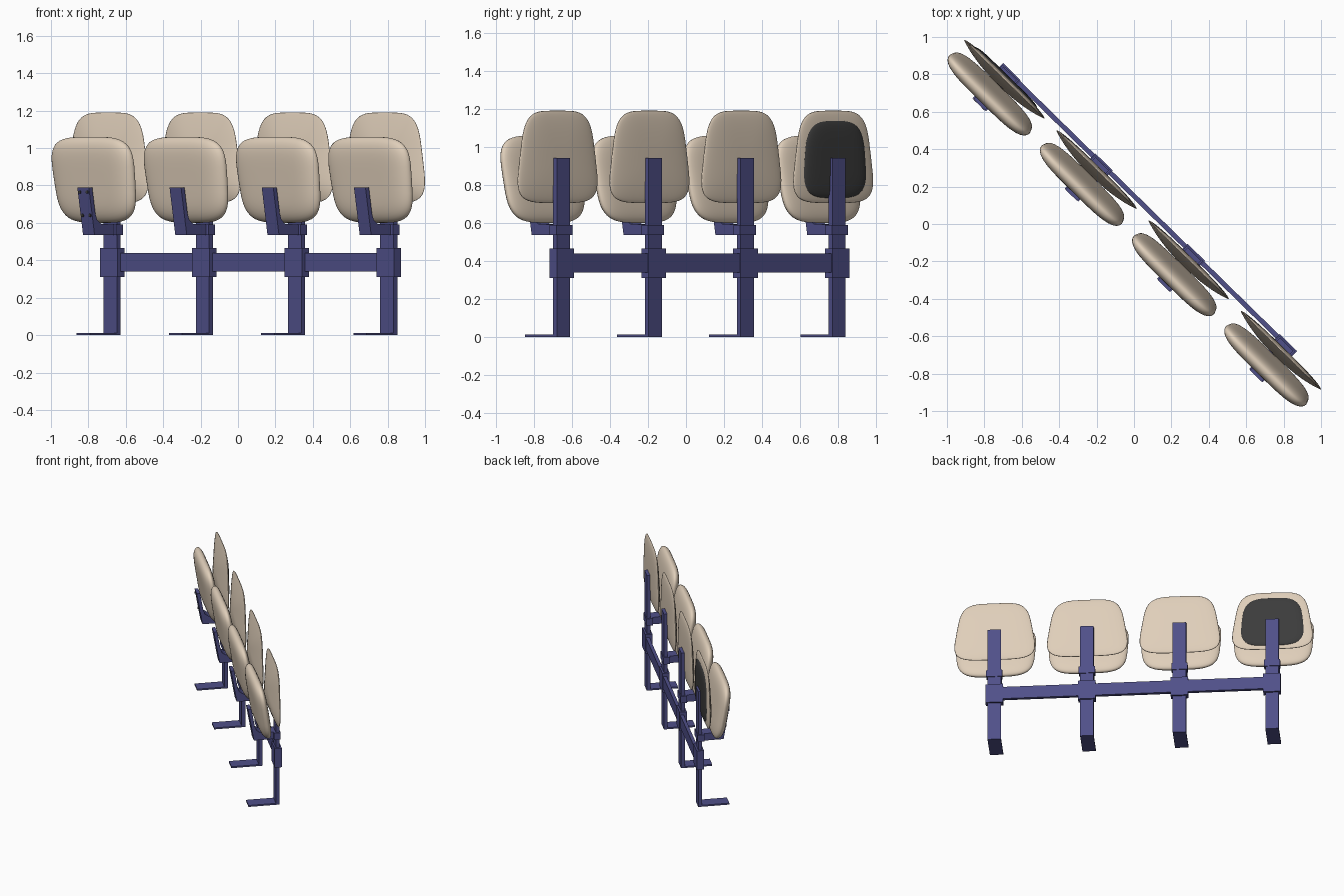
import bpy, bmesh, math

if "Cube" in bpy.data.objects:
    bpy.data.objects.remove(bpy.data.objects["Cube"])

ANGLE = math.atan2(-0.483, 0.493)      # direction of the seat row
FIRST, STEP = (-0.673, 0.795), (0.493, -0.483)


def material(name, rgb):
    m = bpy.data.materials.new(name)
    m.diffuse_color = (*rgb, 1)
    m.use_nodes = True
    m.node_tree.nodes["Principled BSDF"].inputs["Base Color"].default_value = m.diffuse_color
    return m


TAN = material("tan_plastic", (0.74, 0.62, 0.49))
BLUE = material("blue_steel", (0.08, 0.08, 0.25))
DARK = material("dark_foam", (0.045, 0.045, 0.045))


def finish(bm, name, mat, origin, smooth=False):
    # local frame: x along the row, -y towards the sitter, z up
    bmesh.ops.recalc_face_normals(bm, faces=bm.faces)
    me = bpy.data.meshes.new(name)
    bm.to_mesh(me)
    bm.free()
    ob = bpy.data.objects.new(name, me)
    bpy.context.collection.objects.link(ob)
    ob.location = (origin[0], origin[1], 0)
    ob.rotation_euler.z = ANGLE
    me.materials.append(mat)
    for p in me.polygons:
        p.use_smooth = smooth
    return ob


def box(name, mat, origin, xs, ys, zs):
    bm = bmesh.new()
    bmesh.ops.create_cube(bm, size=1)
    for v in bm.verts:
        v.co = [(a + b) / 2 + c * (b - a) for c, (a, b) in zip(v.co, (xs, ys, zs))]
    return finish(bm, name, mat, origin)


def extrude_profile(name, mat, origin, pts, half):
    # side profile of (forward, height) points, extruded along the row
    bm = bmesh.new()
    face = bm.faces.new([bm.verts.new((-half, -w, z)) for w, z in pts])
    ext = bmesh.ops.extrude_face_region(bm, geom=[face])["geom"]
    bmesh.ops.translate(bm, vec=(2 * half, 0, 0),
                        verts=[g for g in ext if isinstance(g, bmesh.types.BMVert)])
    return finish(bm, name, mat, origin)


def spow(v, e):
    return math.copysign(abs(v) ** e, v)


def pad(name, mat, origin, zc, hw, hz, n, taper, mid, front, rear, n_seg=56, rings=12):
    # rounded tapered cushion; mid/front/rear give the surfaces
    bm = bmesh.new()

    def point(t, a, side):
        zn = t * spow(math.sin(a), 2 / n)
        x = t * spow(math.cos(a), 2 / n) * hw * (1 + taper * zn)
        off = front(t, zn) if side > 0 else -rear(t, zn)
        return bm.verts.new((x, -(mid(zn) + off), zc + hz * zn))

    ts = [math.sin(i / rings * math.pi / 2) for i in range(1, rings + 1)]
    angles = [2 * math.pi * j / n_seg for j in range(n_seg)]
    rim = [point(1, a, 1) for a in angles]
    for side in (1, -1):
        centre = point(0, 0, side)
        prev = None
        for t in ts:
            ring = rim if t == ts[-1] else [point(t, a, side) for a in angles]
            for j in range(n_seg):
                k = (j + 1) % n_seg
                if prev:
                    bm.faces.new((prev[j], ring[j], ring[k], prev[k]))
                else:
                    bm.faces.new((centre, ring[j], ring[k]))
            prev = ring
    return finish(bm, name, mat, origin, True)


def dome(depth, p, slope=0.0, e=0.5):
    return lambda t, zn: depth * (1 + slope * zn) * max(0, 1 - t ** p) ** e


for i in range(4):
    o = (FIRST[0] + i * STEP[0], FIRST[1] + i * STEP[1])
    tag = f"_{i + 1}"
    # upright, floor foot, beam clamp and arm collar
    box("post" + tag, BLUE, o, (-0.05, 0.05), (-0.014, 0.014), (0, 0.94))
    box("foot" + tag, BLUE, o, (-0.05, 0.05), (-0.22, 0.014), (0, 0.012))
    box("beam_clamp" + tag, BLUE, o, (-0.065, 0.065), (-0.026, 0.028), (0.31, 0.465))
    box("arm_collar" + tag, BLUE, o, (-0.06, 0.06), (-0.03, 0.02), (0.535, 0.59))
    # bent arm carrying the tipped-up seat
    extrude_profile("seat_bracket" + tag, BLUE, o,
                    [(0.222, 0.79), (0.178, 0.535), (0.01, 0.535), (0.01, 0.59),
                     (0.13, 0.595), (0.158, 0.615), (0.172, 0.65), (0.196, 0.79)], 0.043)
    # tipped-up seat and backrest
    pad("seat" + tag, TAN, o, 0.83, 0.296, 0.23, 3.9, 0.05,
        lambda zn: 0.13 + 0.035 * zn, dome(0.055, 5), dome(0.035, 5))
    pad("backrest" + tag, TAN, o, 0.947, 0.284, 0.243, 4.3, -0.14,
        lambda zn: 0.03, dome(0.042, 2, -0.35, 0.9), dome(0.02, 3))

# long beam through the clamps
length = 3 * math.hypot(*STEP)
box("beam", BLUE, FIRST, (0, length), (-0.003, 0.023), (0.34, 0.44))

# exposed foam behind the first backrest
pad("back_foam", DARK, FIRST, 0.935, 0.232, 0.205, 3.6, -0.09,
    lambda zn: 0.022, dome(0.005, 3), dome(0.02, 6))

# bolts on the first seat bracket
for z, w in ((0.765, 0.218), (0.64, 0.196)):
    for x in (-0.028, 0.028):
        bm = bmesh.new()
        bmesh.ops.create_cone(bm, cap_ends=True, segments=12, radius1=0.009,
                              radius2=0.009, depth=0.01)
        for v in bm.verts:
            v.co = (x + v.co.x, -w - v.co.z, z + v.co.y)
        finish(bm, "bracket_bolt", DARK, FIRST)
